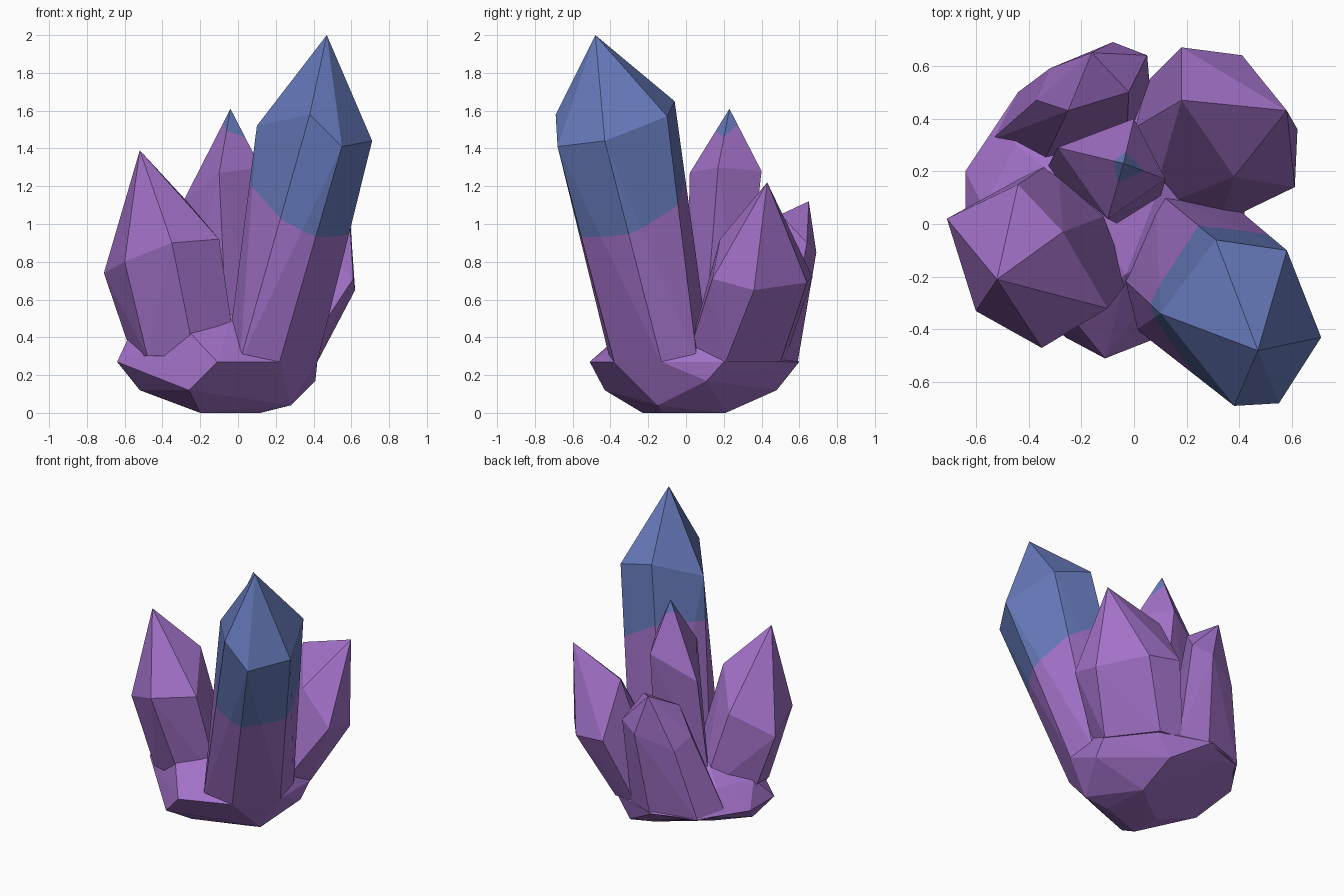
import bpy, bmesh
from mathutils import Vector

if "Cube" in bpy.data.objects:
    bpy.data.objects.remove(bpy.data.objects["Cube"])


def material(name, rgb):
    m = bpy.data.materials.new(name)
    m.diffuse_color = (*rgb, 1)
    m.use_nodes = True
    m.node_tree.nodes["Principled BSDF"].inputs["Base Color"].default_value = m.diffuse_color
    return m


PURPLE = material("purple_crystal", (0.36, 0.165, 0.575))
BLUE = material("blue_tip", (0.135, 0.195, 0.50))

# Sloping plane above which crystals turn blue
CUT_CO = Vector((0, 0, 1.393))
CUT_NO = Vector((0.54, -0.43, 1.0)).normalized()


def faceted(name, points):
    """Convex faceted solid, split into purple and blue by the colour plane."""
    bm = bmesh.new()
    for p in points:
        bm.verts.new(p)
    bmesh.ops.convex_hull(bm, input=bm.verts[:])
    loose = [v for v in bm.verts if not v.link_faces]
    bmesh.ops.delete(bm, geom=loose, context='VERTS')
    bmesh.ops.dissolve_limit(bm, angle_limit=0.03, verts=bm.verts[:], edges=bm.edges[:])
    bmesh.ops.bisect_plane(bm, geom=bm.verts[:] + bm.edges[:] + bm.faces[:],
                           plane_co=CUT_CO, plane_no=CUT_NO)
    bmesh.ops.recalc_face_normals(bm, faces=bm.faces[:])
    for f in bm.faces:
        f.material_index = int((f.calc_center_median() - CUT_CO).dot(CUT_NO) > 0)
    me = bpy.data.meshes.new(name)
    bm.to_mesh(me)
    bm.free()
    me.materials.append(PURPLE)
    me.materials.append(BLUE)
    ob = bpy.data.objects.new(name, me)
    bpy.context.collection.objects.link(ob)
    return ob


def crystal(name, tip, ring, foot, foot_z):
    """Pointed leaning prism: tip, shoulder ring and foot outline."""
    return faceted(name, [tip] + ring + [(x, y, foot_z) for x, y in foot])


# Tall front right crystal
crystal("tall_crystal", (.47, -.48, 2.0),
        [(.71, -.43, 1.44), (.55, -.68, 1.41), (.38, -.69, 1.58),
         (.10, -.34, 1.52), (.31, -.06, 1.65), (.58, -.10, 1.57)],
        [(.42, -.13), (.22, -.38), (.01, -.40), (-.06, -.19), (.08, .13), (.39, .06)], .27)

# Slim centre crystal
crystal("centre_crystal", (-.04, .23, 1.61),
        [(-.10, .02, 1.27), (.12, .17, 1.30), (0, .40, 1.28), (-.29, .29, 1.12)],
        [(-.06, 0), (.10, .10), (.02, .30), (-.33, .21)], .4)

# Left crystal
crystal("left_crystal", (-.52, -.21, 1.39),
        [(-.71, .02, .74), (-.60, -.33, .80), (-.35, -.47, .90),
         (-.10, -.32, .92), (-.27, -.03, 1.12), (-.44, .15, .88)],
        [(-.56, .06), (-.48, -.24), (-.23, -.31), (-.01, -.20), (-.06, .05), (-.29, .25)], .3)

# Back right crystal
crystal("back_right_crystal", (.58, .43, 1.22),
        [(.61, .14, .71), (.38, .18, .92), (.18, .47, 1.08),
         (.18, .67, .72), (.41, .64, .69), (.62, .36, .65)],
        [(.32, .0), (.06, .05), (-.04, .34), (.03, .52), (.20, .50), (.42, .21)], .27)

# Back left crystal
crystal("back_left_crystal", (-.16, .65, 1.12),
        [(-.02, .50, 1.05), (.05, .64, .90), (-.08, .69, .85),
         (-.32, .59, .75), (-.37, .47, .83), (-.25, .43, 1.0)],
        [(-.03, .26), (.06, .52), (-.13, .59), (-.44, .50), (-.54, .32), (-.37, .18)], .26)

# Rock base: stacked outlines wrapped into a faceted lump
layers = [
    (0.0, [(-.20, -.23), (.12, -.12), (.10, .21), (-.20, -.02)]),
    (.04, [(.28, -.15)]),
    (.12, [(-.52, .0), (-.26, -.43), (.10, .48)]),
    (.17, [(.41, .11)]),
    (.27, [(-.64, .20), (-.64, -.07), (-.11, -.51), (.22, -.38), (.42, -.13),
           (.42, .20), (.20, .48), (-.15, .60), (-.44, .50)]),
    (.42, [(-.57, .06), (-.25, -.34), (.05, -.28), (.35, .04), (-.45, .30), (.12, .42)]),
    (.52, [(-.03, -.19), (-.32, .20), (.10, .15)]),
]
faceted("rock_base", [(x, y, z) for z, ring in layers for x, y in ring])
